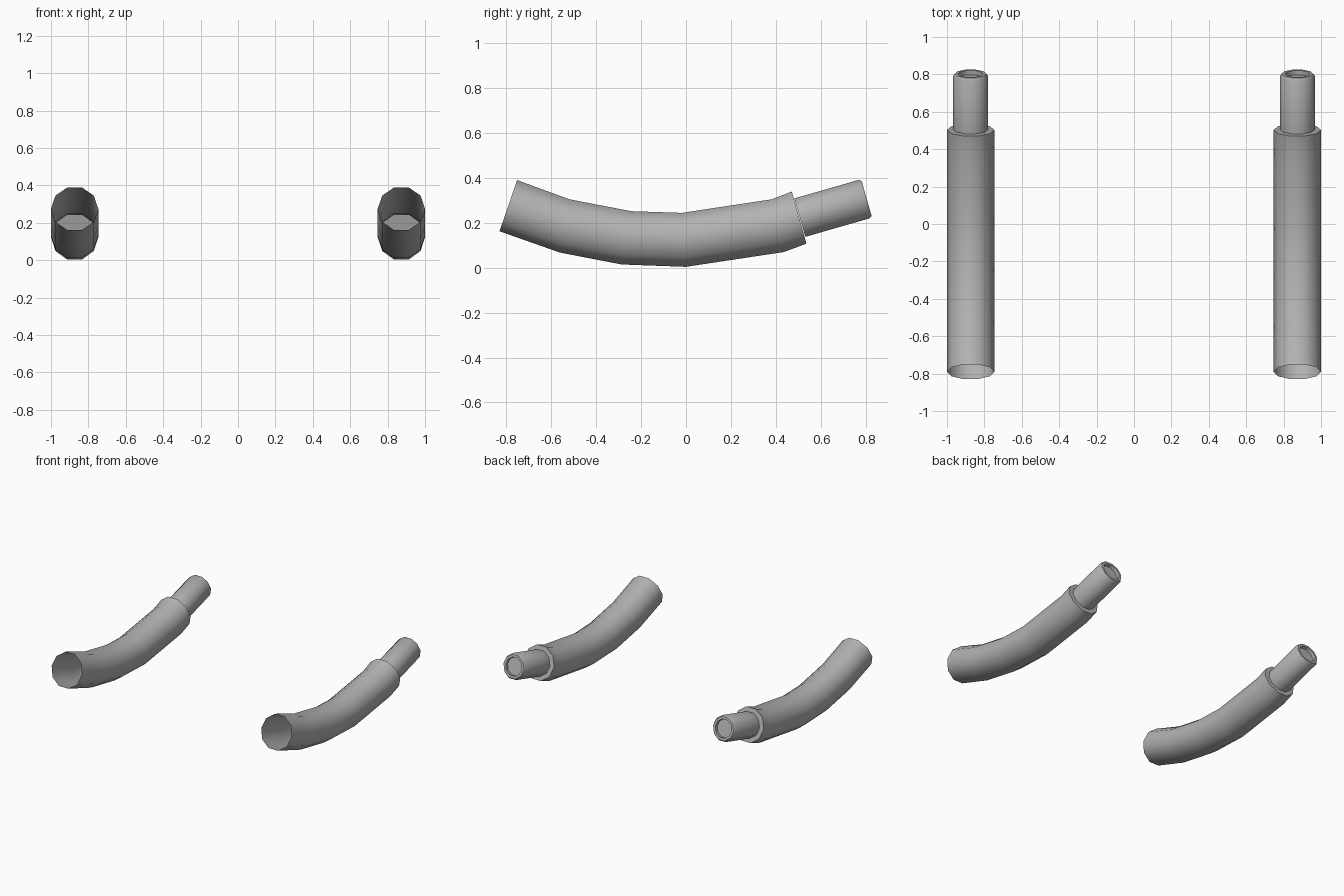
import bpy, bmesh
from math import sin, cos, pi, radians

cube = bpy.data.objects.get("Cube")
if cube:
    bpy.data.objects.remove(cube, do_unlink=True)

SIDES = 10
CENTRE_X = 0.8735
PIPE_R = 0.1265

grey = bpy.data.materials.new("metal grey")
grey.use_nodes = True
colour = (0.45, 0.45, 0.45, 1)
grey.diffuse_color = colour
grey.node_tree.nodes["Principled BSDF"].inputs["Base Color"].default_value = colour


def loft(name, x, sections):
    """Skin ten-sided rings (y, z, pitch in degrees, radius), then close the last ring."""
    bm = bmesh.new()
    rings = []
    for y, z, pitch, r in sections:
        p = radians(pitch)
        ring = []
        for i in range(SIDES):
            a = 2 * pi * i / SIDES
            up = r * sin(a)
            ring.append(bm.verts.new((x + r * cos(a), y - up * sin(p), z + up * cos(p))))
        rings.append(ring)
    for a, b in zip(rings, rings[1:]):
        for i in range(SIDES):
            j = (i + 1) % SIDES
            bm.faces.new((a[i], b[i], b[j], a[j]))
    bm.faces.new(rings[-1][::-1])
    mesh = bpy.data.meshes.new(name)
    bm.to_mesh(mesh)
    bm.free()
    mesh.materials.append(grey)
    obj = bpy.data.objects.new(name, mesh)
    bpy.context.collection.objects.link(obj)
    bpy.ops.object.select_all(action='DESELECT')
    obj.select_set(True)
    bpy.context.view_layer.objects.active = obj
    bpy.ops.object.shade_smooth_by_angle(angle=radians(40))


# Bent outer pipe, open at the front and capped at the back
bend = [(-0.79, 0.275, -19, PIPE_R), (-0.54, 0.185, -10, PIPE_R),
        (-0.265, 0.132, -10, PIPE_R), (-0.01, 0.123, 4.5, PIPE_R),
        (0.408, 0.186, 13, PIPE_R), (0.503, 0.222, 15.7, PIPE_R)]

# Narrow tip along a straight axis: (distance, radius), chamfered rim and recessed end
PITCH = 16
tip_profile = [(0, 0.0935), (0.297, 0.0935), (0.309, 0.085), (0.309, 0.067), (0.285, 0.067)]
tip = [(0.506 + d * cos(radians(PITCH)), 0.222 + d * sin(radians(PITCH)), PITCH, r)
       for d, r in tip_profile]

for side, s in (("left", 1), ("right", -1)):
    loft(side + "_bent_pipe", s * CENTRE_X, bend)
    loft(side + "_pipe_tip", s * CENTRE_X, tip)
